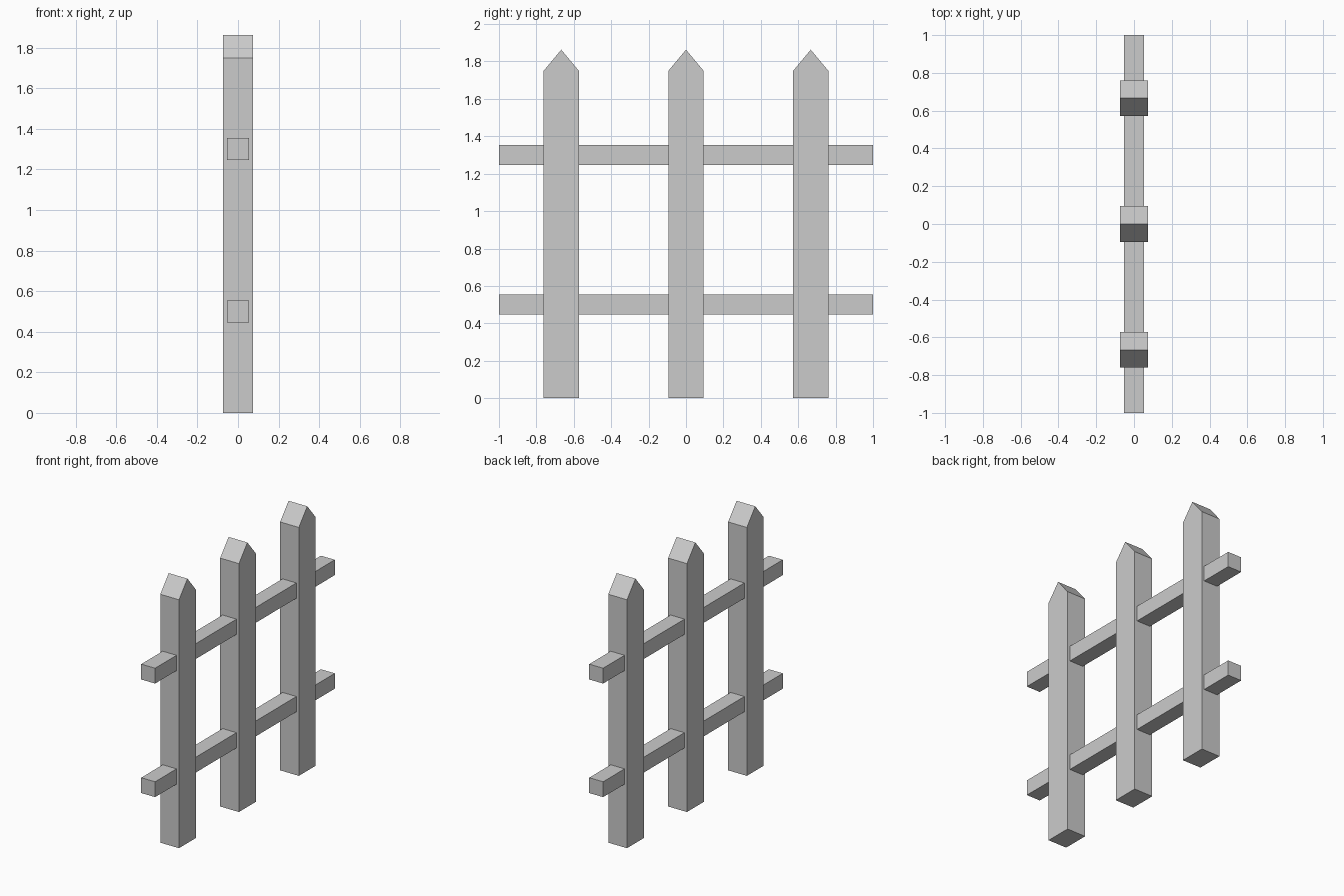
import bpy
import bmesh

cube = bpy.data.objects.get("Cube")
if cube:
    bpy.data.objects.remove(cube, do_unlink=True)

# Plain grey paint
grey = bpy.data.materials.new("light_grey")
grey.use_nodes = True
colour = (0.6, 0.6, 0.6, 1)
grey.diffuse_color = colour
grey.node_tree.nodes["Principled BSDF"].inputs["Base Color"].default_value = colour


def extrude_x(name, profile, half_width):
    """Make a solid from a (y, z) outline, centred on x = 0."""
    bm = bmesh.new()
    face = bm.faces.new([bm.verts.new((-half_width, y, z)) for y, z in profile])
    result = bmesh.ops.extrude_face_region(bm, geom=[face])
    moved = [v for v in result["geom"] if isinstance(v, bmesh.types.BMVert)]
    bmesh.ops.translate(bm, verts=moved, vec=(2 * half_width, 0, 0))
    bmesh.ops.recalc_face_normals(bm, faces=bm.faces)
    mesh = bpy.data.meshes.new(name)
    bm.to_mesh(mesh)
    bm.free()
    mesh.materials.append(grey)
    obj = bpy.data.objects.new(name, mesh)
    bpy.context.collection.objects.link(obj)
    return obj


# Pointed pickets
HALF = 0.094
picket_outline = [(-HALF, 0), (HALF, 0), (HALF, 1.75), (0, 1.863), (-HALF, 1.75)]
for name, y in (("front", -0.667), ("middle", 0), ("back", 0.667)):
    picket = extrude_x(name + "_picket", picket_outline, 0.073)
    picket.location.y = y

# Horizontal rails running through the pickets
R = 0.054
rail_outline = [(-1, -R), (1, -R), (1, R), (-1, R)]
for name, z in (("lower", 0.5), ("upper", 1.3)):
    rail = extrude_x(name + "_rail", rail_outline, R)
    rail.location.z = z
